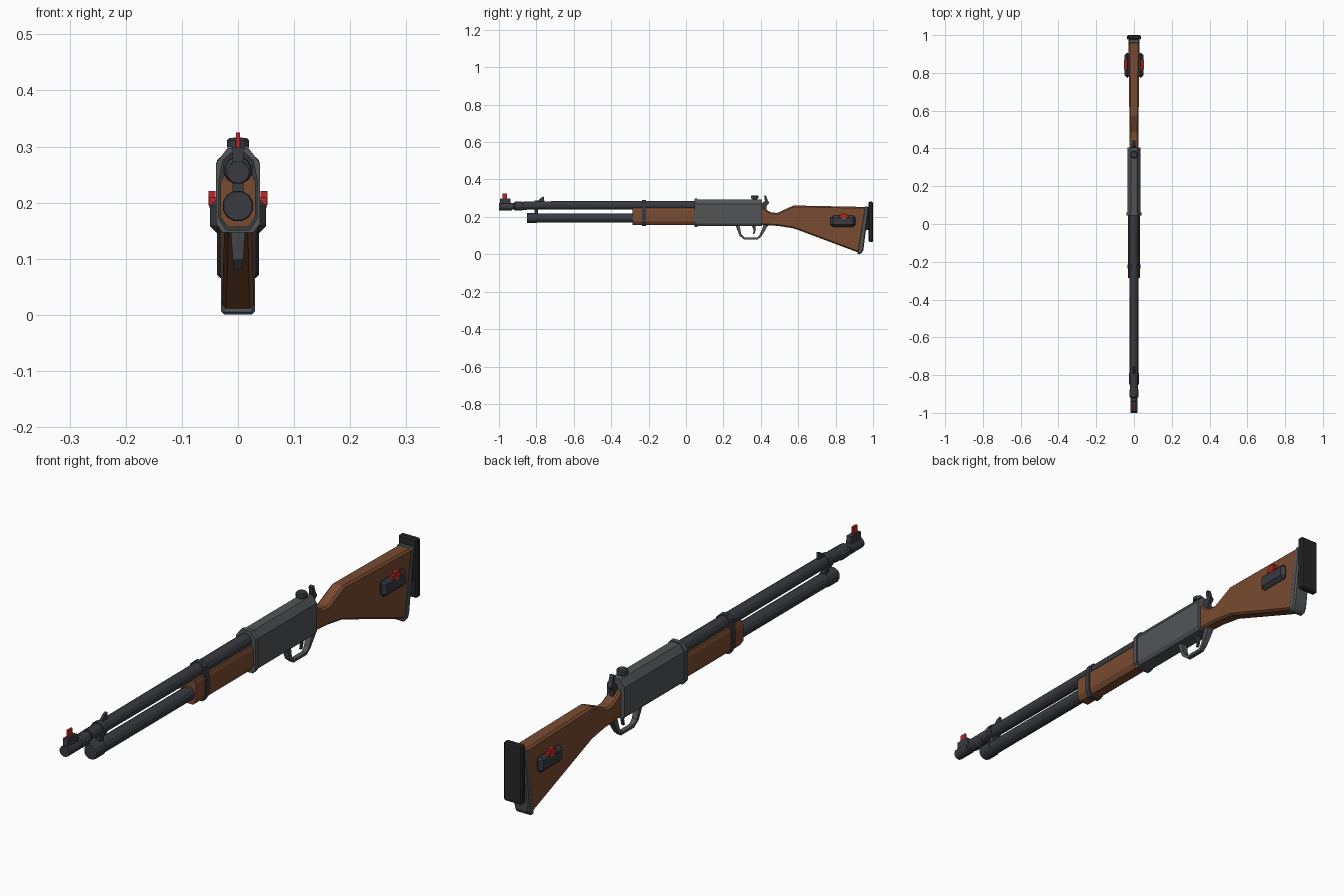
import bpy, bmesh, math

if "Cube" in bpy.data.objects:
    bpy.data.objects.remove(bpy.data.objects["Cube"])


def mat(name, r, g, b):
    m = bpy.data.materials.new(name)
    m.diffuse_color = (r, g, b, 1)
    m.use_nodes = True
    m.node_tree.nodes["Principled BSDF"].inputs["Base Color"].default_value = m.diffuse_color
    return m


STEEL = mat("blued_steel", 0.04, 0.043, 0.052)
GREY = mat("receiver_grey", 0.085, 0.09, 0.097)
WOOD = mat("walnut", 0.19, 0.07, 0.03)
BLACK = mat("black_rubber", 0.02, 0.02, 0.021)
RED = mat("red", 0.5, 0.02, 0.02)
GOLD = mat("brass", 0.5, 0.3, 0.06)


def finish(name, bm, material, bevel=0):
    bmesh.ops.recalc_face_normals(bm, faces=bm.faces)
    me = bpy.data.meshes.new(name)
    bm.to_mesh(me)
    bm.free()
    ob = bpy.data.objects.new(name, me)
    bpy.context.collection.objects.link(ob)
    me.materials.append(material)
    if bevel:
        mod = ob.modifiers.new("bevel", 'BEVEL')
        mod.width, mod.segments, mod.limit_method = bevel, 1, 'ANGLE'
    return ob


def loft(name, rings, material, bevel=0):
    """Skin a list of equal-length point rings and cap both ends."""
    bm = bmesh.new()
    vs = [[bm.verts.new(p) for p in r] for r in rings]
    n = len(rings[0])
    for a, b in zip(vs, vs[1:]):
        for i in range(n):
            bm.faces.new((a[i], a[(i + 1) % n], b[(i + 1) % n], b[i]))
    bm.faces.new(vs[0])
    bm.faces.new(vs[-1])
    return finish(name, bm, material, bevel)


def lathe_y(name, z, steps, material, n=12):
    """Round part along y; steps are (y, radius)."""
    ang = [2 * math.pi * (i + 0.5) / n for i in range(n)]
    return loft(name, [[(r * math.cos(a), y, z + r * math.sin(a)) for a in ang]
                       for y, r in steps], material)


def lathe_z(name, y, steps, material, n=12):
    ang = [2 * math.pi * i / n for i in range(n)]
    return loft(name, [[(r * math.cos(a), y + r * math.sin(a), z) for a in ang]
                       for z, r in steps], material)


def section_y(name, half, y0, y1, material):
    """Symmetric x-z cross-section run along y; half is the right side, top to bottom."""
    pts = half + [(-x, z) for x, z in reversed(half)]
    return loft(name, [[(x, y, z) for x, z in pts] for y in (y0, y1)], material)


def profile_x(name, pts, width, material, bevel=0):
    """Side profile (y, z) extruded across x; width(y, z) gives the half width."""
    return loft(name, [[(s * width(y, z), y, z) for y, z in pts] for s in (-1, 1)],
                material, bevel)


def box(name, x, y, z, material, bevel=0):
    return loft(name, [[(a, y[0], z[0]), (a, y[1], z[0]), (a, y[1], z[1]), (a, y[0], z[1])]
                       for a in x], material, bevel)


# Barrel, muzzle and magazine tube
lathe_y("barrel", 0.262, [(-0.87, 0.022), (0.06, 0.0245)], STEEL)
lathe_y("muzzle_collar", 0.258,
        [(-0.935, 0.018), (-0.92, 0.018), (-0.915, 0.024), (-0.88, 0.025),
         (-0.87, 0.021), (-0.85, 0.021)], STEEL)
lathe_y("muzzle", 0.254, [(-1.0, 0.020), (-0.93, 0.020)], STEEL)
lathe_y("magazine_tube", 0.194, [(-0.82, 0.025), (0.0, 0.025)], STEEL)
lathe_y("magazine_cap", 0.194, [(-0.85, 0.026), (-0.845, 0.028), (-0.80, 0.028), (-0.795, 0.026)], STEEL)
lathe_y("barrel_ring", 0.261, [(-0.81, 0.028), (-0.79, 0.028)], STEEL)
box("barrel_lug", (-0.01, 0.01), (-0.81, -0.79), (0.21, 0.245), STEEL)

# Front sights
profile_x("front_sight_base", [(-0.995, 0.265), (-0.993, 0.298), (-0.94, 0.298), (-0.935, 0.265)],
          lambda y, z: 0.010, STEEL)
box("front_sight_post", (-0.004, 0.004), (-0.982, -0.958), (0.29, 0.325), RED)
profile_x("barrel_sight", [(-0.80, 0.28), (-0.775, 0.302), (-0.76, 0.308), (-0.757, 0.28)],
          lambda y, z: 0.005, STEEL)

# Fore-end and its band
section_y("fore_end", [(0.026, 0.248), (0.031, 0.235), (0.031, 0.175), (0.019, 0.157)],
          -0.286, 0.05, WOOD)
section_y("fore_end_band", [(0.013, 0.289), (0.028, 0.275), (0.035, 0.24), (0.035, 0.172), (0.021, 0.150)],
          -0.235, -0.215, STEEL)

# Receiver and its front rim
section_y("receiver", [(0.017, 0.293), (0.035, 0.268), (0.035, 0.165), (0.026, 0.152)],
          0.05, 0.405, GREY)
section_y("receiver_rim", [(0.019, 0.297), (0.039, 0.271), (0.039, 0.162), (0.028, 0.147)],
          0.045, 0.062, GREY)

# Rear knob and hammer
lathe_z("rear_knob", 0.367, [(0.285, 0.012), (0.298, 0.012), (0.298, 0.020), (0.311, 0.020), (0.315, 0.016)], STEEL)
profile_x("hammer", [(0.40, 0.24), (0.408, 0.275), (0.422, 0.285), (0.418, 0.312), (0.428, 0.316),
                     (0.436, 0.29), (0.445, 0.275), (0.432, 0.262), (0.43, 0.235)],
          lambda y, z: 0.008, STEEL)

# Trigger guard and trigger
outer = [(0.265, 0.156), (0.285, 0.100), (0.31, 0.080), (0.385, 0.080), (0.405, 0.098), (0.44, 0.156)]
inner = [(0.415, 0.156), (0.394, 0.104), (0.38, 0.090), (0.315, 0.090), (0.297, 0.105), (0.285, 0.156)]
profile_x("trigger_guard", outer + inner, lambda y, z: 0.008 + 0.07 * (z - 0.08), GREY)
profile_x("trigger", [(0.352, 0.155), (0.362, 0.128), (0.358, 0.108), (0.366, 0.108), (0.373, 0.13), (0.372, 0.155)],
          lambda y, z: 0.004, STEEL)


# Stock, widening slightly toward the butt
def stock_width(y, z):
    return 0.023 + 0.01 * (y - 0.405)


profile_x("stock", [(0.40, 0.262), (0.43, 0.238), (0.455, 0.224), (0.487, 0.221), (0.575, 0.261),
                    (0.965, 0.253), (0.925, 0.008), (0.575, 0.139), (0.49, 0.152), (0.40, 0.157)],
          stock_width, WOOD, 0.007)

# Butt pad and plate
profile_x("butt_pad", [(0.955, 0.256), (0.978, 0.254), (0.948, 0.022), (0.938, 0.004), (0.915, 0.0)],
          lambda y, z: 0.030, GREY, 0.005)
box("butt_plate_mount", (-0.024, 0.024), (0.955, 0.98), (0.13, 0.25), BLACK)
box("butt_plate", (-0.037, 0.037), (0.976, 1.0), (0.066, 0.281), BLACK, 0.005)

# Side pouches with their red and brass inserts
for side, s in (("left", -1), ("right", 1)):
    box("pouch_" + side, (s * 0.022, s * 0.050), (0.773, 0.907), (0.145, 0.207), STEEL, 0.013)
    box("insert_stem_" + side, (s * 0.040, s * 0.053), (0.832, 0.856), (0.195, 0.221), RED)
    box("insert_base_" + side, (s * 0.038, s * 0.052), (0.82, 0.868), (0.197, 0.210), RED)
    box("insert_brass_" + side, (s * 0.038, s * 0.0515), (0.834, 0.854), (0.191, 0.199), GOLD)
